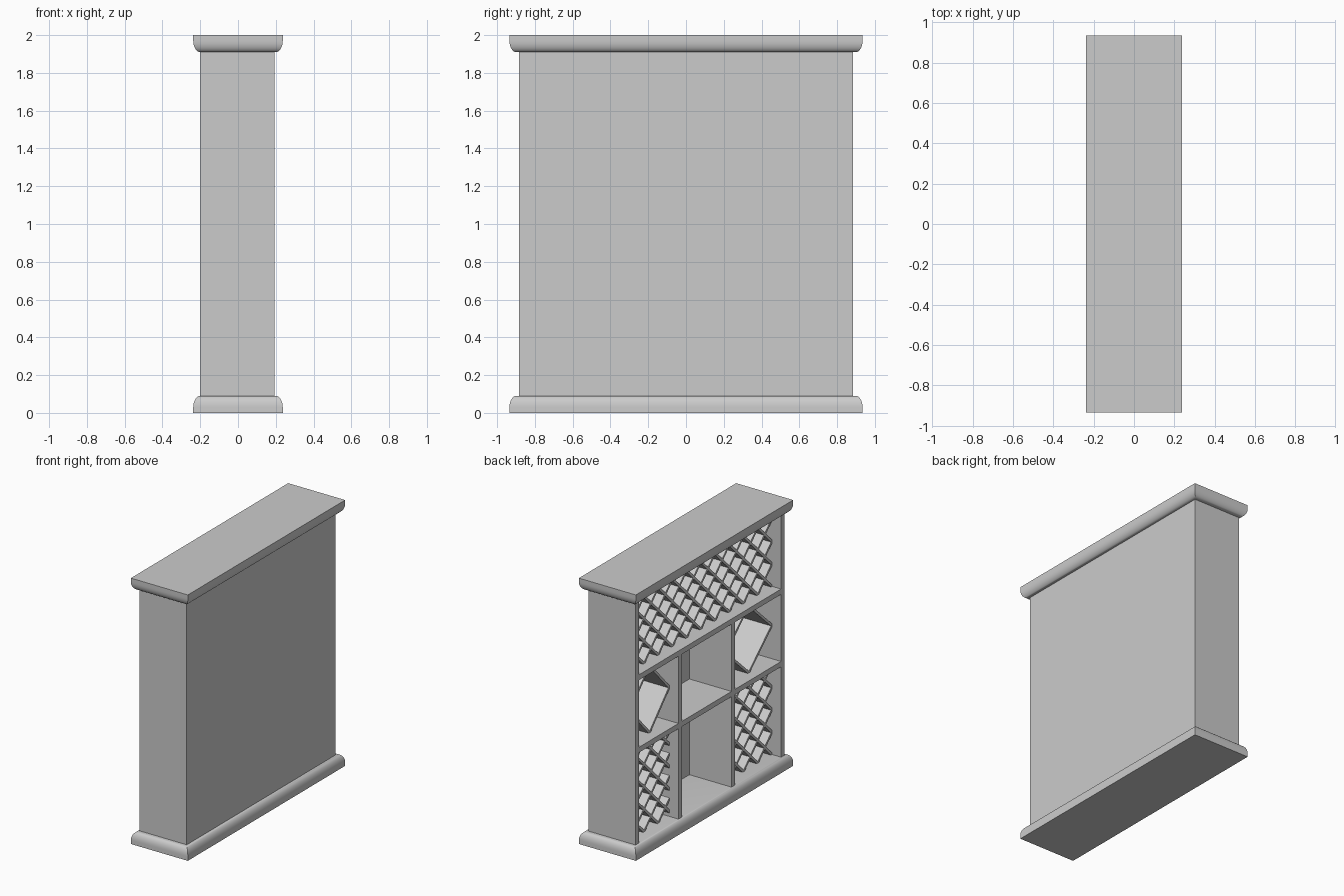
import bpy, bmesh, math
from mathutils import Matrix, Vector

cube = bpy.data.objects.get("Cube")
if cube:
    bpy.data.objects.remove(cube, do_unlink=True)

grey = bpy.data.materials.new("plain_grey")
grey.use_nodes = True
grey.diffuse_color = (0.6, 0.6, 0.6, 1)
grey.node_tree.nodes["Principled BSDF"].inputs["Base Color"].default_value = (0.6, 0.6, 0.6, 1)


def finish(name, bm):
    bmesh.ops.recalc_face_normals(bm, faces=bm.faces)
    mesh = bpy.data.meshes.new(name)
    bm.to_mesh(mesh)
    bm.free()
    mesh.materials.append(grey)
    obj = bpy.data.objects.new(name, mesh)
    bpy.context.collection.objects.link(obj)
    return obj


def add_box(bm, centre, size, angle=0.0):
    matrix = (Matrix.Translation(centre) @ Matrix.Rotation(angle, 4, 'X')
              @ Matrix.Diagonal((*size, 1)))
    bmesh.ops.create_cube(bm, size=1, matrix=matrix)


def board(name, x, y, z):
    """Board given by its (low, high) range on each axis."""
    bm = bmesh.new()
    add_box(bm, [(a + b) / 2 for a, b in (x, y, z)], [b - a for a, b in (x, y, z)])
    return finish(name, bm)


# Main dimensions
FRONT, BACK, INNER = -0.2, 0.193, 0.15     # open side, closed side, back panel face
WIDE, WALL = 0.885, 0.04
LOW, HIGH = 0.09, 1.91
SIDE = WIDE - WALL
SHELVES = {"lower_shelf": (0.77, 0.81), "upper_shelf": (1.315, 1.355)}
DIVIDERS = {"left": (0.335, 0.375), "right": (-0.295, -0.255)}
SLAT_FRONT, SLAT = -0.125, 0.018
PITCH = 2 * SIDE / 10


# Rounded mouldings at the bottom and top
def moulding(name, flat_z, direction):
    hx, hy, inset, band, roll = 0.237, 0.935, 0.037, 0.03, 0.06
    steps = 8
    profile = [(0, 0)]
    for i in range(steps + 1):
        t = math.pi / 2 * i / steps
        profile.append((inset * (1 - math.cos(t)), band + roll * math.sin(t)))
    bm = bmesh.new()
    rings = []
    for off, drop in profile:
        z = flat_z + direction * drop
        rings.append([bm.verts.new((sx * (hx - off), sy * (hy - off), z))
                      for sx, sy in ((-1, -1), (1, -1), (1, 1), (-1, 1))])
    for a, b in zip(rings, rings[1:]):
        for k in range(4):
            n = (k + 1) % 4
            bm.faces.new((a[k], a[n], b[n], b[k]))
    bm.faces.new(rings[0])
    bm.faces.new(rings[-1])
    obj = finish(name, bm)
    bpy.ops.object.select_all(action='DESELECT')
    bpy.context.view_layer.objects.active = obj
    obj.select_set(True)
    bpy.ops.object.shade_smooth_by_angle(angle=math.radians(35))
    obj.select_set(False)


moulding("base_moulding", 0, 1)
moulding("top_moulding", 2, -1)

# Case: back panel, two ends, shelves and dividers
board("back_panel", (INNER, BACK), (-SIDE, SIDE), (LOW, HIGH))
for name, s in (("front_end", -1), ("rear_end", 1)):
    board(name, (FRONT, BACK), tuple(sorted((s * SIDE, s * WIDE))), (LOW, HIGH))
for name, z in SHELVES.items():
    board(name, (FRONT, INNER), (-SIDE, SIDE), z)
levels = {"lower": (LOW, SHELVES["lower_shelf"][0]),
          "middle": (SHELVES["lower_shelf"][1], SHELVES["upper_shelf"][0]),
          "upper": (SHELVES["upper_shelf"][1], HIGH)}
for level in ("lower", "middle"):
    for side, y in DIVIDERS.items():
        board(f"{level}_{side}_divider", (FRONT, INNER), y, levels[level])


# Deep bottle-rack slats
def add_slat(bm, p, q):
    """Slat running from p to q, both (y, z)."""
    a, b = Vector(p), Vector(q)
    d, mid = b - a, (a + b) / 2
    add_box(bm, ((SLAT_FRONT + INNER) / 2, mid.x, mid.y),
            (INNER - SLAT_FRONT, d.length + SLAT / 2, SLAT), math.atan2(d.y, d.x))


def lattice(name, y_range, z_range):
    """Crossed diagonal slats clipped to one bay, meeting along its floor."""
    (y0, y1), (z0, z1) = y_range, z_range
    bm = bmesh.new()
    for k in range(-20, 31):
        foot = -SIDE + k * PITCH
        for slope in (1, -1):
            # Range of heights over which the slat stays inside the bay
            ends = sorted((slope * (y0 - foot), slope * (y1 - foot)))
            lo, hi = max(0, ends[0]), min(z1 - z0, ends[1])
            if hi - lo > 0.02:
                add_slat(bm, (foot + slope * lo, z0 + lo), (foot + slope * hi, z0 + hi))
    finish(name, bm)


def diamond(name, y_range, z_range):
    """Four slats joining the middles of the bay's sides."""
    (y0, y1), (z0, z1) = y_range, z_range
    ym, zm = (y0 + y1) / 2, (z0 + z1) / 2
    corners = [(ym, z0), (y1, zm), (ym, z1), (y0, zm)]
    bm = bmesh.new()
    for i in range(4):
        add_slat(bm, corners[i], corners[(i + 1) % 4])
    finish(name, bm)


bays = {"left": (DIVIDERS["left"][1], SIDE), "right": (-SIDE, DIVIDERS["right"][0])}
lattice("upper_lattice", (-SIDE, SIDE), levels["upper"])
for side, y in bays.items():
    lattice(f"lower_{side}_lattice", y, levels["lower"])
    diamond(f"{side}_diamond_rack", y, levels["middle"])
